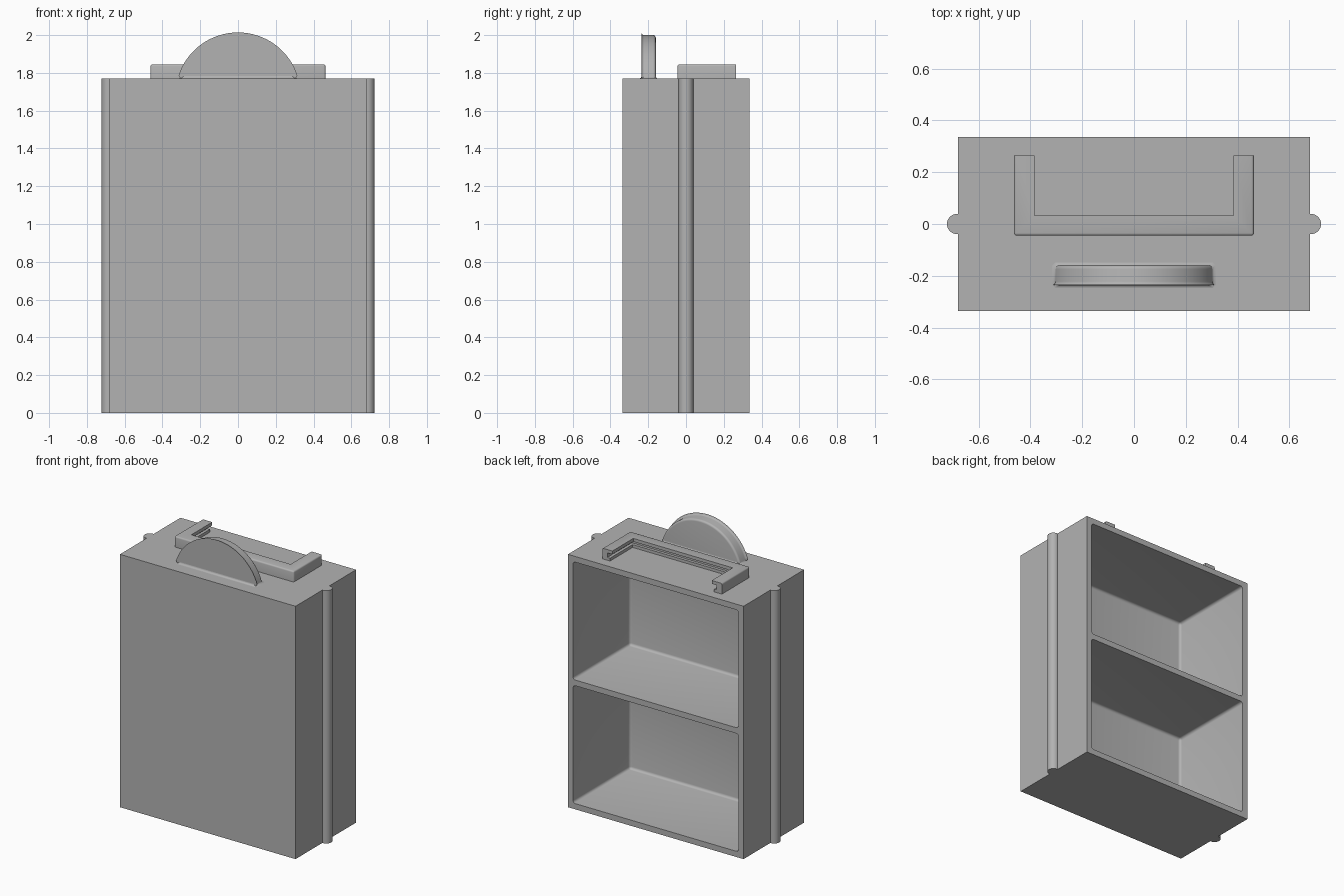
import bpy, bmesh, math
from mathutils import Matrix, Vector

cube = bpy.data.objects.get("Cube")
if cube:
    bpy.data.objects.remove(cube, do_unlink=True)

GREY = (0.45, 0.45, 0.45, 1)
grey = bpy.data.materials.new("mid grey")
grey.use_nodes = True
grey.diffuse_color = GREY
grey.node_tree.nodes["Principled BSDF"].inputs["Base Color"].default_value = GREY

W, D, H, WALL = 0.68, 0.335, 1.77, 0.04   # half width, half depth, height, panel


def finish(name, bm, smooth=True):
    bmesh.ops.recalc_face_normals(bm, faces=bm.faces)
    me = bpy.data.meshes.new(name)
    bm.to_mesh(me)
    bm.free()
    me.materials.append(grey)
    ob = bpy.data.objects.new(name, me)
    bpy.context.collection.objects.link(ob)
    bpy.ops.object.select_all(action='DESELECT')
    ob.select_set(True)
    bpy.context.view_layer.objects.active = ob
    if smooth:
        bpy.ops.object.shade_smooth_by_angle(angle=math.radians(35))
    return ob


def box(lo, hi):
    bm = bmesh.new()
    lo, hi = Vector(lo), Vector(hi)
    size = hi - lo
    bmesh.ops.create_cube(bm, size=1, matrix=Matrix.Translation((lo + hi) / 2)
                          @ Matrix.Diagonal((*size, 1)))
    return bm


def skin(bm, rings, closed):
    """Join rings of vertices with quads."""
    n = len(rings[0])
    for a, b in zip(rings, rings[1:]):
        for i in range(n if closed else n - 1):
            j = (i + 1) % n
            bm.faces.new((a[i], a[j], b[j], b[i]))


# Case with two open compartments at the back, filleted inside
cutters = []
mid = H / 2
for name, z0, z1 in (("lower", WALL, mid - WALL / 2), ("upper", mid + WALL / 2, H - WALL)):
    bm = box((-W + WALL, -D + WALL, z0), (W - WALL, D + 0.1, z1))
    bmesh.ops.bevel(bm, geom=bm.edges[:], offset=0.018, segments=4, profile=0.5,
                    affect='EDGES')
    cutters.append(finish(name + "_compartment_cutter", bm, False))

case = finish("case", box((-W, -D, 0), (W, D, H)), False)
for cutter in cutters:
    mod = case.modifiers.new("compartment", 'BOOLEAN')
    mod.operation = 'DIFFERENCE'
    mod.solver = 'EXACT'
    mod.object = cutter
    bpy.ops.object.modifier_apply(modifier=mod.name)
for cutter in cutters:
    bpy.data.objects.remove(cutter, do_unlink=True)
bpy.ops.object.shade_smooth_by_angle(angle=math.radians(35))

# Rounded full-height rib on each side
for name, side in (("left_rib", 1), ("right_rib", -1)):
    bm = bmesh.new()
    r = 0.039
    outline = [(W - 0.01, -r)]
    outline += [(W + 0.003 + r * math.cos(a), r * math.sin(a))
                for a in (math.pi * (i / 20 - 0.5) for i in range(21))]
    outline.append((W - 0.01, r))
    rings = [[bm.verts.new((side * x, y, z)) for x, y in outline] for z in (0, H)]
    skin(bm, rings, True)
    for ring in rings:
        bm.faces.new(ring)
    finish(name, bm)

# Half-round handle: circular segment with rounded rims
R, HY0, HY1 = 0.317, -0.236, -0.160
cz = 2.0 - R
a0 = math.asin((H - cz) / R)
bm = bmesh.new()
arc = [(R * math.cos(a), cz + R * math.sin(a))
       for a in (a0 + (math.pi - 2 * a0) * i / 64 for i in range(65))]
rings = [[bm.verts.new((x, y, z)) for x, z in arc] for y in (HY0, HY1)]
skin(bm, rings, True)
for ring in rings:
    bm.faces.new(ring)
bm.normal_update()
rims = [e for e in bm.edges if abs(e.verts[0].co.y - e.verts[1].co.y) < 1e-5
        and max(v.co.z for v in e.verts) > H + 0.001]
bmesh.ops.bevel(bm, geom=rims, offset=0.014, segments=4, profile=0.5, affect='EDGES')
finish("handle", bm)

# Small concave fillet where the handle meets the case
bm = bmesh.new()
rings = []
for t in range(5):
    a = math.pi / 2 * t / 4
    z = H + 0.014 * (1 - math.cos(a))
    grow = 0.012 * (1 - math.sin(a))
    x = math.sqrt(R * R - (z - cz) ** 2) + grow - 0.001
    y0, y1 = HY0 - grow, HY1 + grow
    c = 0.012
    pts = [(-x + c, y0), (x - c, y0), (x, y0 + c), (x, y1 - c),
           (x - c, y1), (-x + c, y1), (-x, y1 - c), (-x, y0 + c)]
    rings.append([bm.verts.new((px, py, z)) for px, py in pts])
skin(bm, rings, True)
bm.faces.new(rings[-1])
finish("handle_fillet", bm)

# U-shaped slide rail, slotted on its inner side and open at the back
RX, RY0, RY1, RTOP = 0.463, -0.045, 0.265, 1.845
profile = [(0, H), (0, RTOP), (0.078, RTOP), (0.078, 1.822),
           (0.04, 1.822), (0.04, 1.79), (0.06, 1.79), (0.06, H)]
bm = bmesh.new()
rings = []
for side, back in ((-1, True), (-1, False), (1, False), (1, True)):
    rings.append([bm.verts.new((side * (RX - o), RY1 if back else RY0 + o, z))
                  for o, z in profile])
skin(bm, rings, True)
for ring in (rings[0], rings[-1]):
    bm.faces.new(ring)
outer = [bm.edges.get((a[1], b[1])) for a, b in zip(rings, rings[1:])]
outer += [bm.edges.get((r[0], r[1])) for r in rings[1:3]]
bmesh.ops.recalc_face_normals(bm, faces=bm.faces)
bmesh.ops.bevel(bm, geom=outer, offset=0.01, segments=3, profile=0.5, affect='EDGES')
finish("slide_rail", bm)
